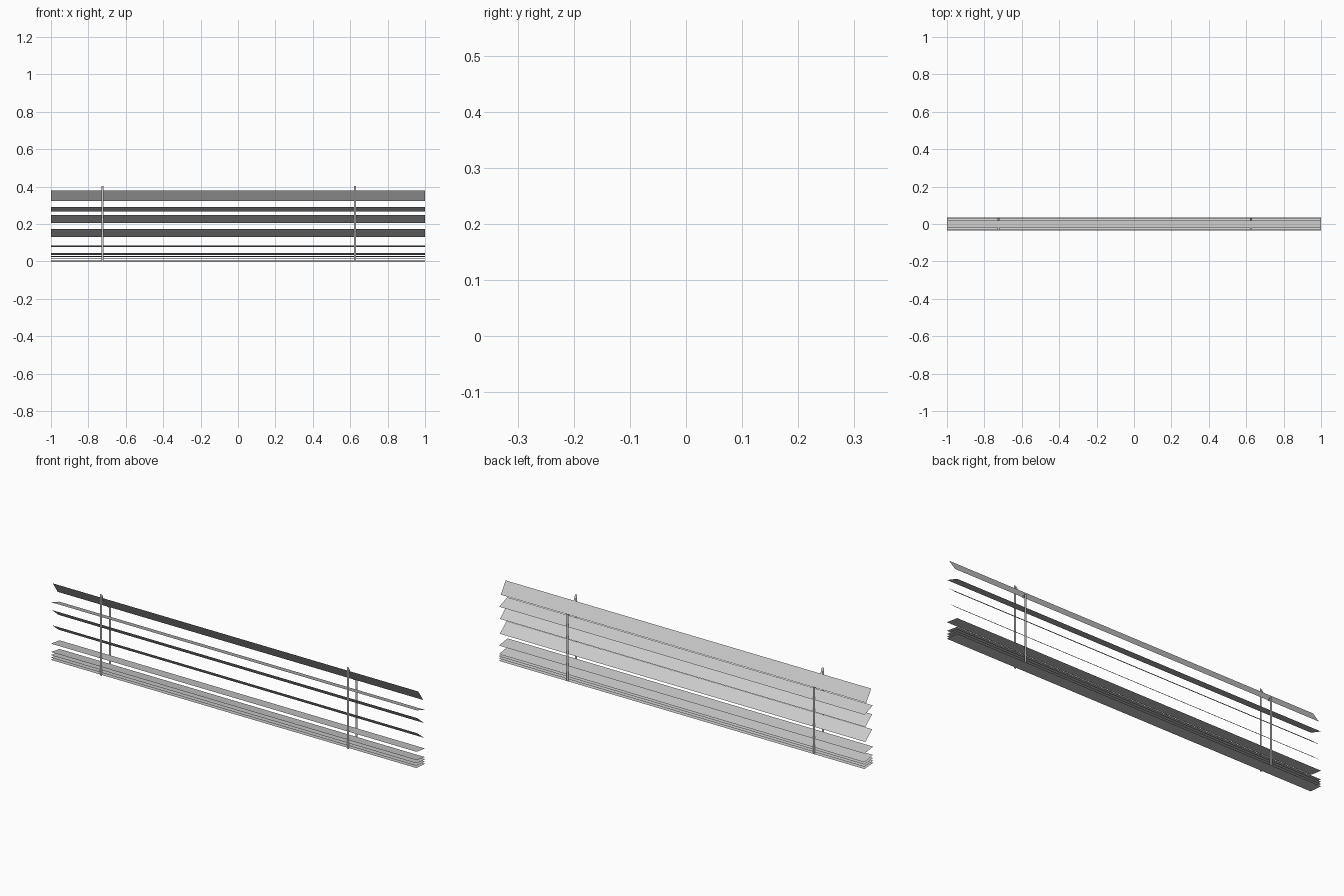
import bpy
from math import cos, sin, radians

if "Cube" in bpy.data.objects:
    bpy.data.objects.remove(bpy.data.objects["Cube"])

SLAT_W = 0.068


def ribbon(name, path, x0, x1):
    """Flat sheet: a (y, z) path swept along x."""
    verts = [(x, y, z) for y, z in path for x in (x0, x1)]
    faces = [(2 * i, 2 * i + 1, 2 * i + 3, 2 * i + 2) for i in range(len(path) - 1)]
    mesh = bpy.data.meshes.new(name)
    mesh.from_pydata(verts, [], faces)
    obj = bpy.data.objects.new(name, mesh)
    bpy.context.collection.objects.link(obj)
    return obj


def slat(name, z, angle):
    """Thin slat tilted with its front edge raised."""
    dy = cos(radians(angle)) * SLAT_W / 2
    dz = sin(radians(angle)) * SLAT_W / 2
    ribbon(name, [(-dy, z + dz), (dy, z - dz)], -1, 1)


# Open slats, top to bottom: centre height and tilt in degrees
for i, (z, a) in enumerate([(0.35, 56), (0.279, 19), (0.227, 40),
                            (0.153, 39), (0.081, 8)]):
    slat(f"open_slat_{i + 1}", z, a)

# Slats resting in a stack at the bottom
for i, (z, a) in enumerate([(0.003, 4), (0.014, 4), (0.026, 5), (0.039, 9)]):
    slat(f"stacked_slat_{i + 1}", z, a)

# Ladder cords: up the front, under the top slat, down the back
cord = [(-0.034, 0.0), (-0.034, 0.403), (-0.021, 0.376),
        (0.018, 0.320), (0.034, 0.333), (0.034, 0.0)]
for name, x in (("left_cord", -0.725), ("right_cord", 0.625)):
    ribbon(name, cord, x - 0.005, x + 0.005)
